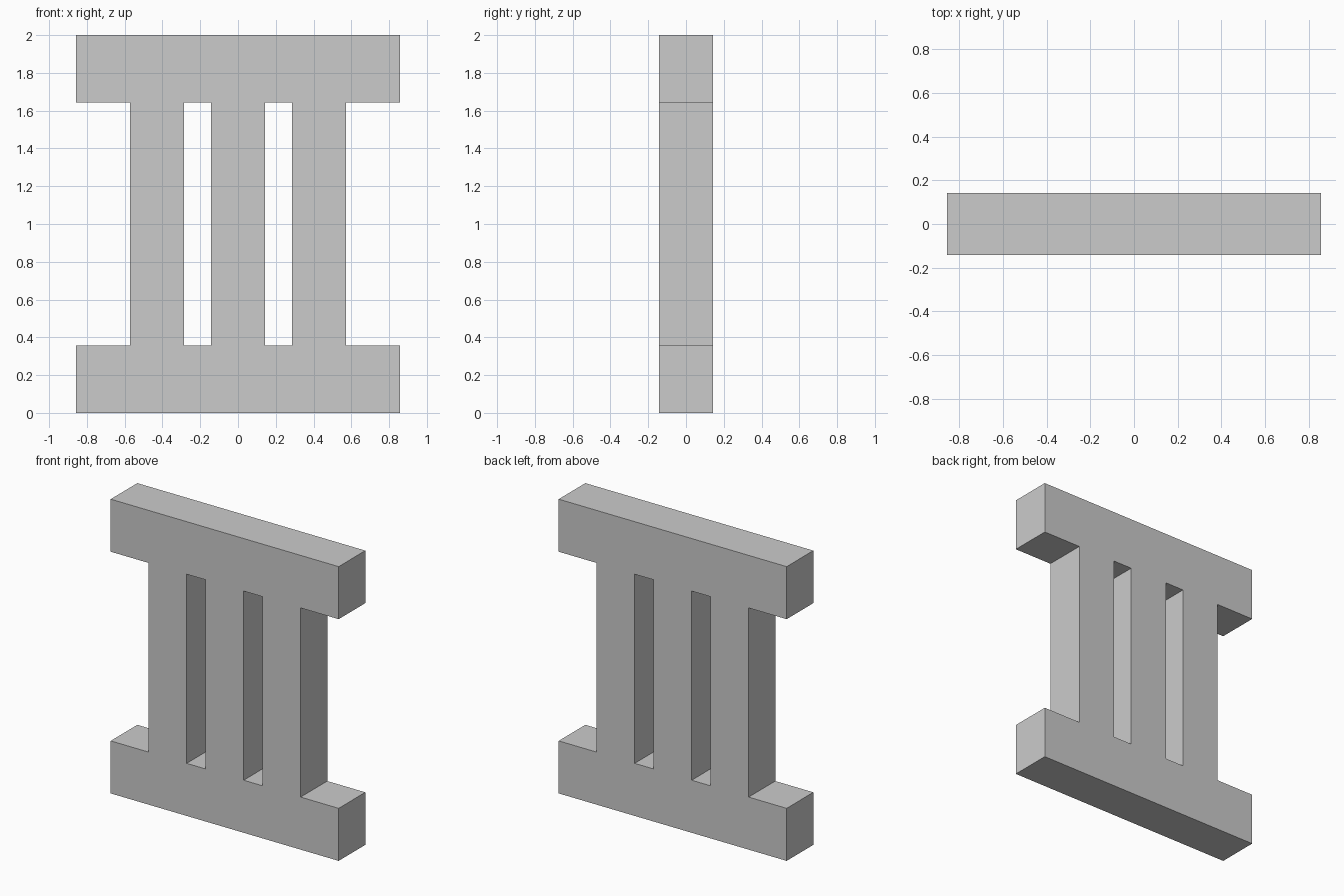
import bpy, bmesh

if "Cube" in bpy.data.objects:
    bpy.data.objects.remove(bpy.data.objects["Cube"])

U = 2 / 28                      # design unit: the model is 28 units tall
XS = [-12, -8, -4, -2, 2, 4, 8, 12]
ZS = [0, 5, 23, 28]
PILLARS = {1, 3, 5}             # solid columns between the two beams
HALF_DEPTH = 2 * U

grey = bpy.data.materials.new("light grey")
grey.diffuse_color = (0.6, 0.6, 0.6, 1)
grey.use_nodes = True
grey.node_tree.nodes["Principled BSDF"].inputs["Base Color"].default_value = grey.diffuse_color

# Front outline: bottom beam, three pillars, top beam
bm = bmesh.new()
grid = {(i, k): bm.verts.new((x * U, -HALF_DEPTH, z * U))
        for i, x in enumerate(XS) for k, z in enumerate(ZS)}
for i in range(len(XS) - 1):
    for k in range(len(ZS) - 1):
        if k != 1 or i in PILLARS:
            bm.faces.new([grid[i, k], grid[i + 1, k],
                          grid[i + 1, k + 1], grid[i, k + 1]])

# Thicken the outline into one closed solid
front = bm.faces[:]
result = bmesh.ops.extrude_face_region(bm, geom=front, use_keep_orig=True)
back = [g for g in result["geom"] if isinstance(g, bmesh.types.BMVert)]
bmesh.ops.translate(bm, verts=back, vec=(0, 2 * HALF_DEPTH, 0))
bmesh.ops.recalc_face_normals(bm, faces=bm.faces[:])

mesh = bpy.data.meshes.new("pillared_frame")
bm.to_mesh(mesh)
bm.free()
mesh.materials.append(grey)
frame = bpy.data.objects.new("pillared_frame", mesh)
bpy.context.collection.objects.link(frame)
